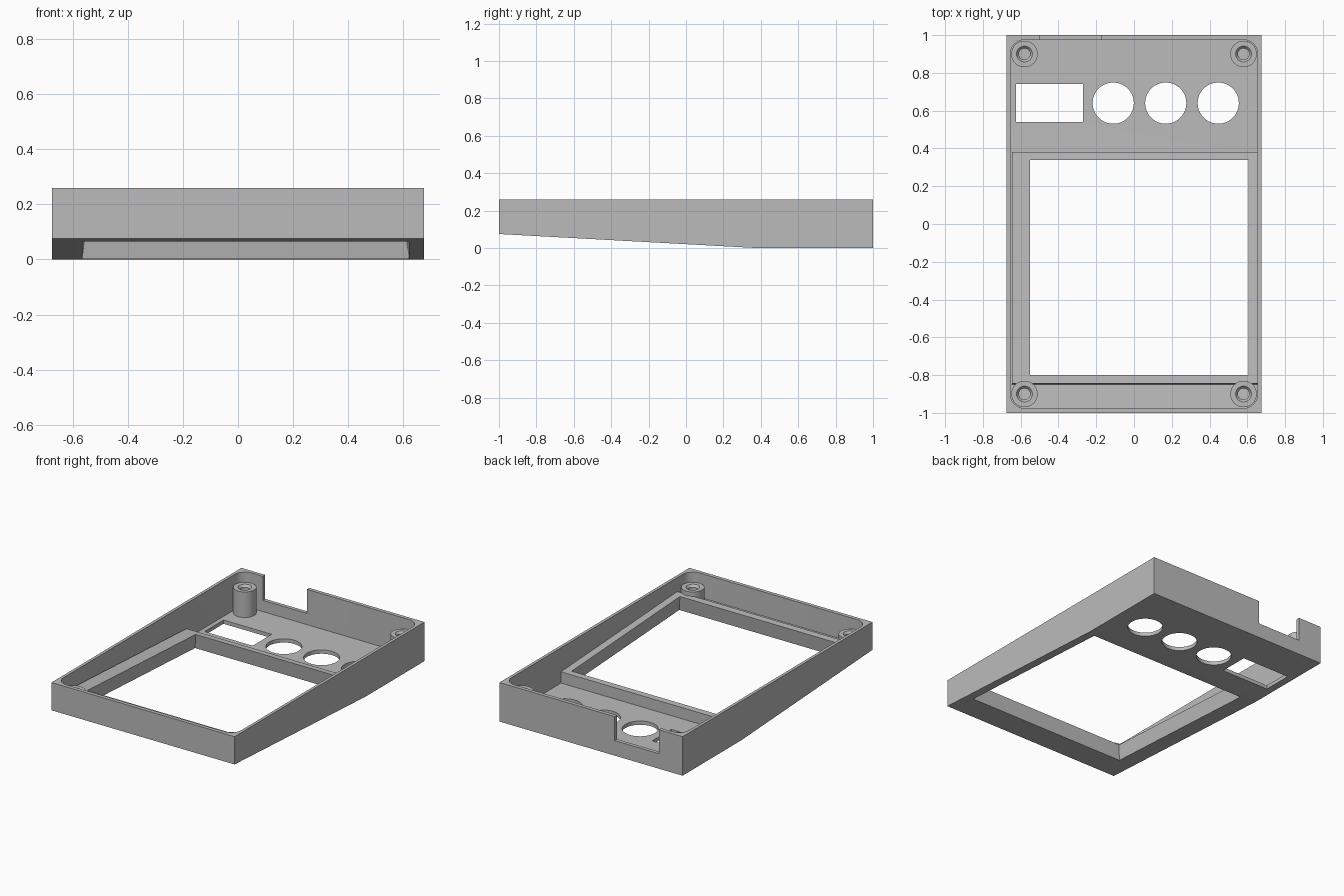
import bpy, bmesh, math
from mathutils import Vector

if "Cube" in bpy.data.objects:
    bpy.data.objects.remove(bpy.data.objects["Cube"], do_unlink=True)

grey = bpy.data.materials.new("plain grey")
grey.use_nodes = True
grey.diffuse_color = (0.5, 0.5, 0.5, 1)
grey.node_tree.nodes["Principled BSDF"].inputs["Base Color"].default_value = (0.5, 0.5, 0.5, 1)

HX, HY, TOP = 0.675, 1.0, 0.26      # half width, half length, rim height
BEND, RISE = 0.38, 0.075            # underside is flat behind the bend, then rises
FLOOR, FRAME = 0.025, 0.10          # floor and frame heights above the underside
POST_X, POST_Y = 0.58, 0.90


def under(y):
    """Height of the underside at y."""
    return max(0.0, (BEND - y) / (BEND + HY) * RISE)


def loft(name, rings):
    """Closed solid from two matching point rings."""
    bm = bmesh.new()
    a, b = [[bm.verts.new(p) for p in ring] for ring in rings]
    n = len(a)
    bm.faces.new(a)
    bm.faces.new(b)
    for i in range(n):
        j = (i + 1) % n
        bm.faces.new((a[i], a[j], b[j], b[i]))
    bmesh.ops.recalc_face_normals(bm, faces=bm.faces)
    mesh = bpy.data.meshes.new(name)
    bm.to_mesh(mesh)
    bm.free()
    ob = bpy.data.objects.new(name, mesh)
    bpy.context.collection.objects.link(ob)
    mesh.materials.append(grey)
    return ob


def side_prism(name, profile, x0, x1):
    return loft(name, [[(x, y, z) for y, z in profile] for x in (x0, x1)])


def plan_prism(name, outline, z0, z1):
    return loft(name, [[(x, y, z) for x, y in outline] for z in (z0, z1)])


def rect(x0, x1, y0, y1):
    return [(x0, y0), (x1, y0), (x1, y1), (x0, y1)]


def circle(cx, cy, r, n=48):
    return [(cx + r * math.cos(math.tau * i / n), cy + r * math.sin(math.tau * i / n))
            for i in range(n)]


def combine(target, other, operation):
    """Apply a boolean and remove the helper solid."""
    mod = target.modifiers.new(operation, "BOOLEAN")
    mod.operation, mod.object, mod.solver = operation, other, "EXACT"
    bpy.context.view_layer.update()
    result = bpy.data.meshes.new_from_object(
        target.evaluated_get(bpy.context.evaluated_depsgraph_get()))
    target.modifiers.clear()
    target.data = result
    bpy.data.objects.remove(other, do_unlink=True)


def smooth(ob):
    bpy.ops.object.select_all(action="DESELECT")
    ob.select_set(True)
    bpy.context.view_layer.objects.active = ob
    bpy.ops.object.shade_smooth_by_angle(angle=math.radians(30))


# Outer block with the sloping underside
case = side_prism("case_shell", [(-HY, RISE), (BEND, 0), (HY, 0), (HY, TOP), (-HY, TOP)], -HX, HX)

# Cavity: rounded plan trimmed by the floor profile
outline = []
for k, (sx, sy) in enumerate([(1, 1), (-1, 1), (-1, -1), (1, -1)]):
    for i in range(9):
        t = (k + i / 8) * math.pi / 2
        outline.append((sx * POST_X + 0.075 * math.cos(t), sy * POST_Y + 0.075 * math.sin(t)))
cavity = plan_prism("cavity", outline, -0.1, 0.5)
above = side_prism("above_floor", [(-1.2, under(-1.2) + FLOOR), (BEND, FLOOR), (1.2, FLOOR),
                                   (1.2, 0.4), (-1.2, 0.4)], -1, 1)
combine(cavity, above, "INTERSECT")
combine(case, cavity, "DIFFERENCE")

# Raised frame around the screen, parallel to the sloping underside
y0, y1 = -0.85, BEND
frame = side_prism("screen_frame", [(y0, under(y0) + 0.01), (y1, 0.01), (y1, FRAME),
                                    (y0 + 0.005, under(y0) + FRAME)], -0.645, 0.665)
combine(case, frame, "UNION")

# Screen opening, slightly wider towards the underside
rings = []
for h, grow in ((-0.05, 0.0225), (0.15, -0.0075)):
    rings.append([(x, y, under(y) + h) for x, y in
                  rect(-0.55 - grow, 0.605 + grow, -0.80 - grow, 0.34 + grow)])
combine(case, loft("screen_cutter", rings), "DIFFERENCE")

# Connector slot, three round holes and the notch in the back wall
combine(case, plan_prism("slot_cutter", rect(-0.625, -0.27, 0.54, 0.74), -0.1, 0.08), "DIFFERENCE")
for x in (-0.11, 0.168, 0.446):
    combine(case, plan_prism("hole_cutter", circle(x, 0.64, 0.109), -0.1, 0.08), "DIFFERENCE")
combine(case, plan_prism("notch_cutter", rect(-0.50, -0.175, 0.94, 1.1), 0.10, 0.4), "DIFFERENCE")
smooth(case)


def screw_post(name, x, y):
    """Turned tube with a chamfered screw hole."""
    base = under(y) + 0.012
    profile = [(0.07, base), (0.07, 0.195), (0.042, 0.195), (0.03, 0.18), (0.03, base)]
    bm = bmesh.new()
    n = 40
    loops = [[bm.verts.new((px, py, z)) for px, py in circle(x, y, r, n)] for r, z in profile]
    for k in range(len(loops)):
        a, b = loops[k], loops[(k + 1) % len(loops)]
        for i in range(n):
            j = (i + 1) % n
            bm.faces.new((a[i], a[j], b[j], b[i]))
    bmesh.ops.recalc_face_normals(bm, faces=bm.faces)
    mesh = bpy.data.meshes.new(name)
    bm.to_mesh(mesh)
    bm.free()
    mesh.materials.append(grey)
    ob = bpy.data.objects.new(name, mesh)
    bpy.context.collection.objects.link(ob)
    smooth(ob)


# Four corner screw posts
for end, sy in (("front", -1), ("back", 1)):
    for side, sx in (("left", 1), ("right", -1)):
        screw_post(f"{end}_{side}_screw_post", sx * POST_X, sy * POST_Y)
